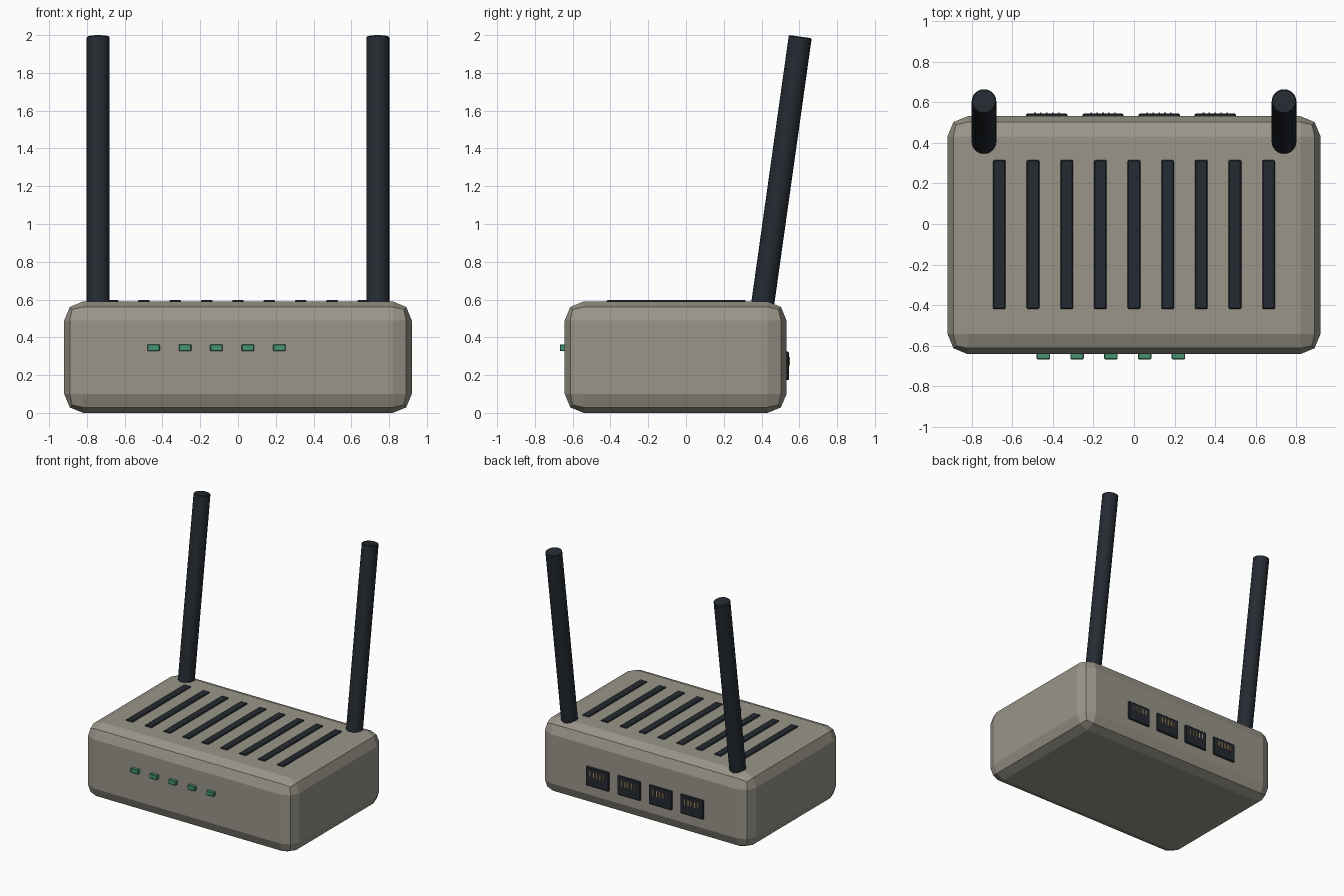
import bpy, bmesh
from math import radians, sin, cos
from mathutils import Matrix, Vector

if "Cube" in bpy.data.objects:
    bpy.data.objects.remove(bpy.data.objects["Cube"])


def material(name, rgb):
    m = bpy.data.materials.new(name)
    m.diffuse_color = (*rgb, 1)
    m.use_nodes = True
    m.node_tree.nodes["Principled BSDF"].inputs["Base Color"].default_value = m.diffuse_color
    return m


CASE = material("warm_grey", (0.32, 0.30, 0.25))
DARK = material("dark_plastic", (0.018, 0.024, 0.032))
GREEN = material("green_light", (0.06, 0.30, 0.17))
GOLD = material("gold_contact", (0.45, 0.28, 0.10))


def finish(bm, name, mat):
    me = bpy.data.meshes.new(name)
    bm.to_mesh(me)
    bm.free()
    me.materials.append(mat)
    ob = bpy.data.objects.new(name, me)
    bpy.context.collection.objects.link(ob)
    return ob


def box(name, lo, hi, mat, bevel=0.0, segments=1):
    lo, hi = Vector(lo), Vector(hi)
    bm = bmesh.new()
    bmesh.ops.create_cube(bm, size=1, matrix=Matrix.Translation((lo + hi) / 2)
                          @ Matrix.Diagonal((*(hi - lo), 1)))
    if bevel:
        bmesh.ops.bevel(bm, geom=bm.edges[:], offset=bevel, segments=segments,
                        profile=0.5, affect='EDGES')
    return finish(bm, name, mat)


# Case with two-step rounded edges
box("case", (-0.92, -0.642, 0), (0.92, 0.532, 0.59), CASE, 0.1, 2)

# Row of vent strips on the top
for i in range(9):
    x = (i - 4) * 0.166
    box(f"vent_{i + 1}", (x - 0.031, -0.42, 0.57), (x + 0.031, 0.316, 0.598), DARK, 0.005)

# Status lights on the front
for i in range(5):
    x = -0.447 + i * 0.1665
    box(f"status_light_{i + 1}", (x - 0.033, -0.668, 0.327), (x + 0.033, -0.62, 0.363), GREEN, 0.004)

# Network ports on the back, each with a row of contacts
for i in range(4):
    x = -0.43 + i * 0.277
    box(f"port_{i + 1}", (x - 0.102, 0.51, 0.173), (x + 0.102, 0.545, 0.325), DARK, 0.006)
    for j in range(5):
        px = x + (j - 2) * 0.029
        box(f"port_{i + 1}_contact_{j + 1}", (px - 0.004, 0.53, 0.252),
            (px + 0.004, 0.550, 0.296), GOLD)

# Two antennas leaning backwards
tilt, radius, length = radians(8), 0.061, 1.46
axis = Vector((0, sin(tilt), cos(tilt)))
for side, x in (("left", -0.74), ("right", 0.74)):
    bm = bmesh.new()
    centre = Vector((x, 0.605, 1.992)) - axis * length / 2
    bmesh.ops.create_cone(bm, cap_ends=True, segments=24, radius1=radius, radius2=radius,
                          depth=length, matrix=Matrix.Translation(centre)
                          @ Matrix.Rotation(-tilt, 4, 'X'))
    rims = [e for e in bm.edges if any(len(f.verts) > 4 for f in e.link_faces)]
    bmesh.ops.bevel(bm, geom=rims, offset=0.005, segments=1, affect='EDGES')
    ob = finish(bm, f"antenna_{side}", DARK)
    bpy.ops.object.select_all(action='DESELECT')
    ob.select_set(True)
    bpy.context.view_layer.objects.active = ob
    bpy.ops.object.shade_smooth_by_angle(angle=radians(30))
